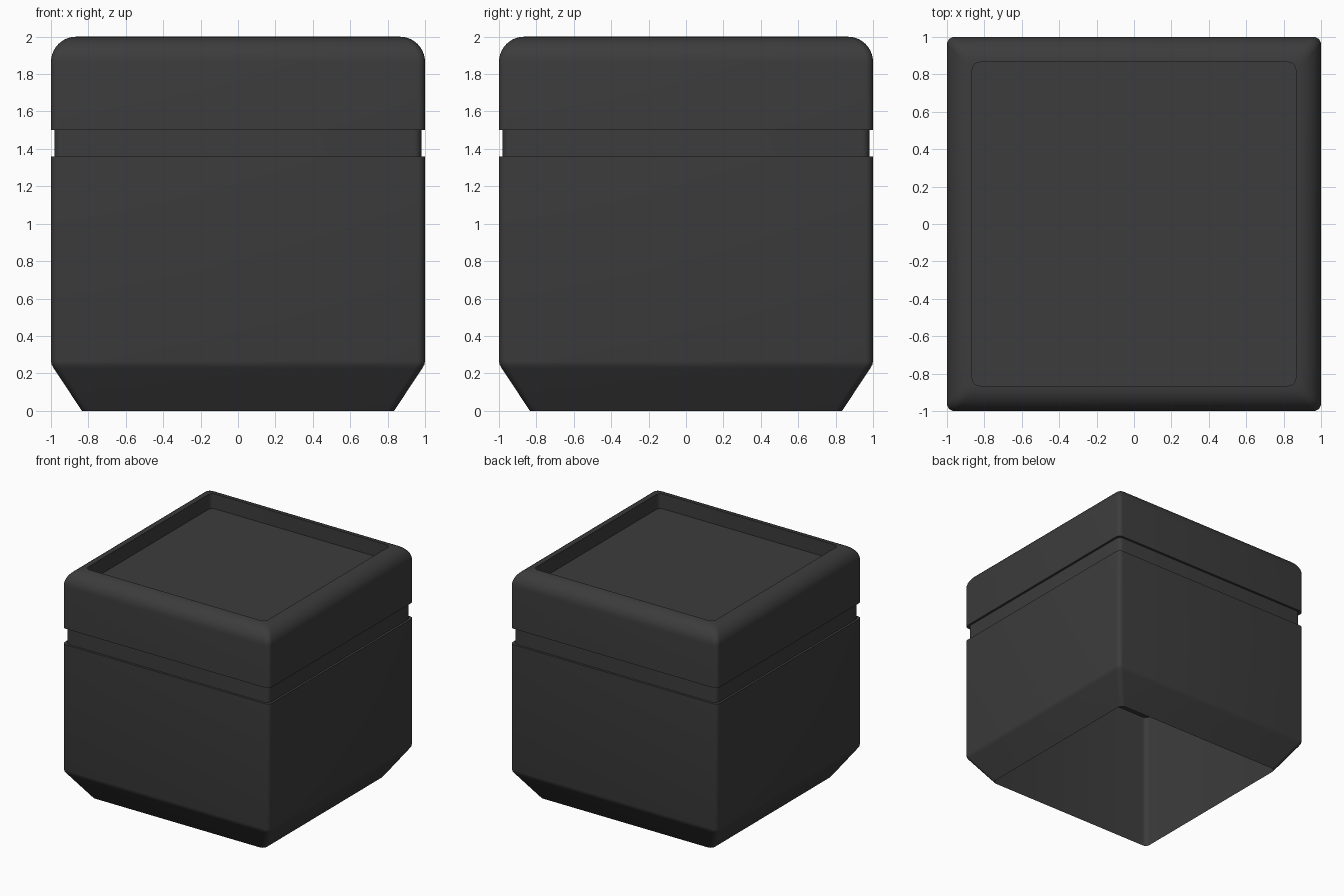
import bpy, bmesh, math

cube = bpy.data.objects.get("Cube")
if cube:
    bpy.data.objects.remove(cube, do_unlink=True)

charcoal = bpy.data.materials.new("charcoal grey")
charcoal.use_nodes = True
COLOUR = (0.045, 0.045, 0.045, 1)
charcoal.diffuse_color = COLOUR
charcoal.node_tree.nodes["Principled BSDF"].inputs["Base Color"].default_value = COLOUR

CORNER = 0.04   # plan radius of the upright corners
STEPS = 5       # segments per corner


def ring(bm, half, z):
    """Rounded square loop of vertices at one height."""
    verts = []
    for quarter in range(4):
        mid = math.radians(45 + 90 * quarter)
        cx = math.copysign(half - CORNER, math.cos(mid))
        cy = math.copysign(half - CORNER, math.sin(mid))
        for i in range(STEPS + 1):
            a = math.radians(90) * (quarter + i / STEPS)
            verts.append(bm.verts.new((cx + CORNER * math.cos(a),
                                       cy + CORNER * math.sin(a), z)))
    return verts


def loft(name, profile):
    """Closed solid from (half width, height) pairs, capped at both ends."""
    bm = bmesh.new()
    rings = [ring(bm, half, z) for half, z in profile]
    for low, high in zip(rings, rings[1:]):
        n = len(low)
        for i in range(n):
            j = (i + 1) % n
            bm.faces.new((low[i], low[j], high[j], high[i]))
    bm.faces.new(rings[0][::-1])
    bm.faces.new(rings[-1])
    bmesh.ops.recalc_face_normals(bm, faces=bm.faces)
    mesh = bpy.data.meshes.new(name)
    bm.to_mesh(mesh)
    bm.free()
    mesh.materials.append(charcoal)
    obj = bpy.data.objects.new(name, mesh)
    bpy.context.collection.objects.link(obj)
    bpy.ops.object.select_all(action="DESELECT")
    obj.select_set(True)
    bpy.context.view_layer.objects.active = obj
    bpy.ops.object.shade_smooth_by_angle(angle=math.radians(40))
    return obj


# Body: hollow underneath, tapered foot, straight walls
loft("body", [(0.835, 1.23), (0.835, 0), (0.985, 0.227), (0.996, 0.246),
              (1, 0.265), (1, 1.36)])

# Recessed neck between body and lid
loft("neck", [(0.98, 1.34), (0.98, 1.52)])

# Lid: rounded shoulder running into a sunken tray
SHOULDER = 0.135
arc = [(1 - SHOULDER + SHOULDER * math.cos(a), 2 - SHOULDER + SHOULDER * math.sin(a))
       for a in (math.radians(90) * i / 10 for i in range(11))]
loft("lid", [(1, 1.5)] + arc + [(1 - SHOULDER, 1.87)])
